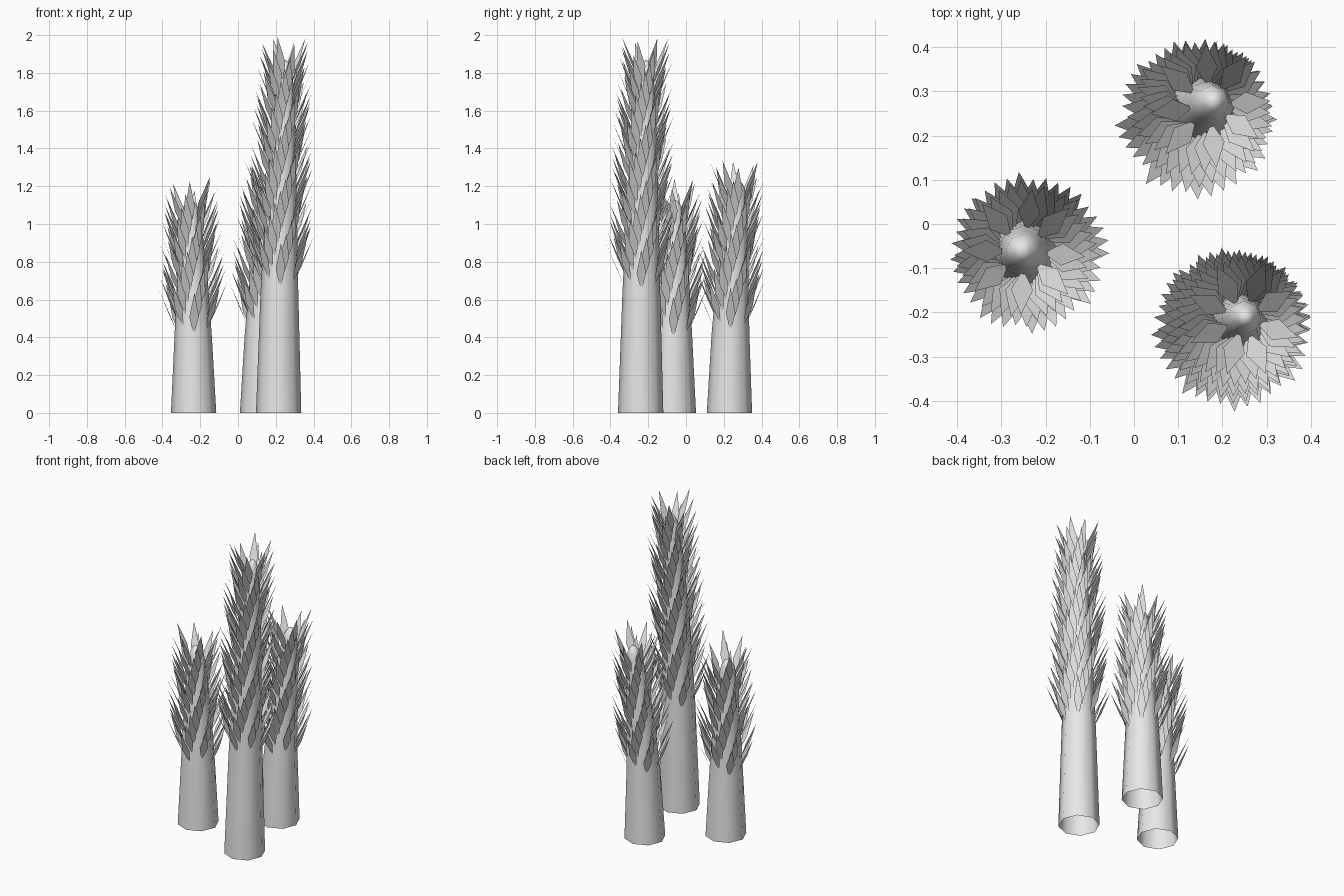
import bpy, bmesh, math, random
from mathutils import Vector

if "Cube" in bpy.data.objects:
    bpy.data.objects.remove(bpy.data.objects["Cube"])
random.seed(4)

grey = bpy.data.materials.new("pale grey")
grey.use_nodes = True
grey.diffuse_color = (0.8, 0.8, 0.8, 1)
grey.node_tree.nodes["Principled BSDF"].inputs["Base Color"].default_value = (0.8, 0.8, 0.8, 1)

SIDES, ARMS = 8, 8
# Trunk profile: share of height, radius
PROFILE = [(0, .12), (.34, .1), (.6, .083), (.85, .06), (.93, .046), (.965, .038), (.99, .02)]
# Leaf sections: outward, upward, half width
LEAF = [(-.004, 0, .004), (.034, .09, .025), (.09, .22, 0)]


def radius(t):
    for (a, ra), (b, rb) in zip(PROFILE, PROFILE[1:]):
        if t <= b:
            return ra + (rb - ra) * (t - a) / (b - a)
    return PROFILE[-1][1]


def finish(name, bm):
    mesh = bpy.data.meshes.new(name)
    bm.to_mesh(mesh)
    bm.free()
    mesh.materials.append(grey)
    obj = bpy.data.objects.new(name, mesh)
    bpy.context.collection.objects.link(obj)


def build(name, base, lean, height, top):
    def axis(t):
        return Vector((base[0] + lean[0] * t * t, base[1] + lean[1] * t * t, height * t))

    # Tapered trunk, open below and rounded on top
    bm = bmesh.new()
    rings = []
    for t, r in PROFILE:
        rings.append([bm.verts.new(axis(t) + Vector((r * math.cos(a), r * math.sin(a), 0)))
                      for a in (math.tau * i / SIDES for i in range(SIDES))])
    tip = bm.verts.new(axis(1))
    for i in range(SIDES):
        j = (i + 1) % SIDES
        for low, high in zip(rings, rings[1:]):
            bm.faces.new((low[i], low[j], high[j], high[i]))
        bm.faces.new((rings[-1][i], rings[-1][j], tip))
    for f in bm.faces:
        f.smooth = True
    finish(name + "_trunk", bm)

    # Pointed leaves in slowly turning spiral columns
    bm = bmesh.new()
    start, end = top / 3 - .01, top - .225
    count = round((end - start) / .062) * ARMS
    for n in range(count):
        t = (start + (end - start) * n / (count - 1)) / height
        a = n * (math.tau * 3 / ARMS + math.radians(1.15))
        out = Vector((math.cos(a), math.sin(a), 0))
        side = Vector((-out.y, out.x, 0))
        root = axis(t) + out * radius(t) * .97
        size = random.uniform(.93, 1.03)
        rows = []
        for o, up, w in LEAF:
            p = root + (out * o + Vector((0, 0, up))) * size
            rows.append([bm.verts.new(p + side * s) for s in ((w, -w) if w else (0,))])
        (b1, b2), (m1, m2), (point,) = rows
        bm.faces.new((b1, m1, m2, b2))
        bm.faces.new((m1, point, m2))
    finish(name + "_leaves", bm)


build("short", (-.235, -.067), (-.018, .007), 1.13, 1.25)
build("tall", (.215, -.24), (.037, .03), 1.87, 2.0)
build("middle", (.13, .23), (.05, .048), 1.23, 1.35)
